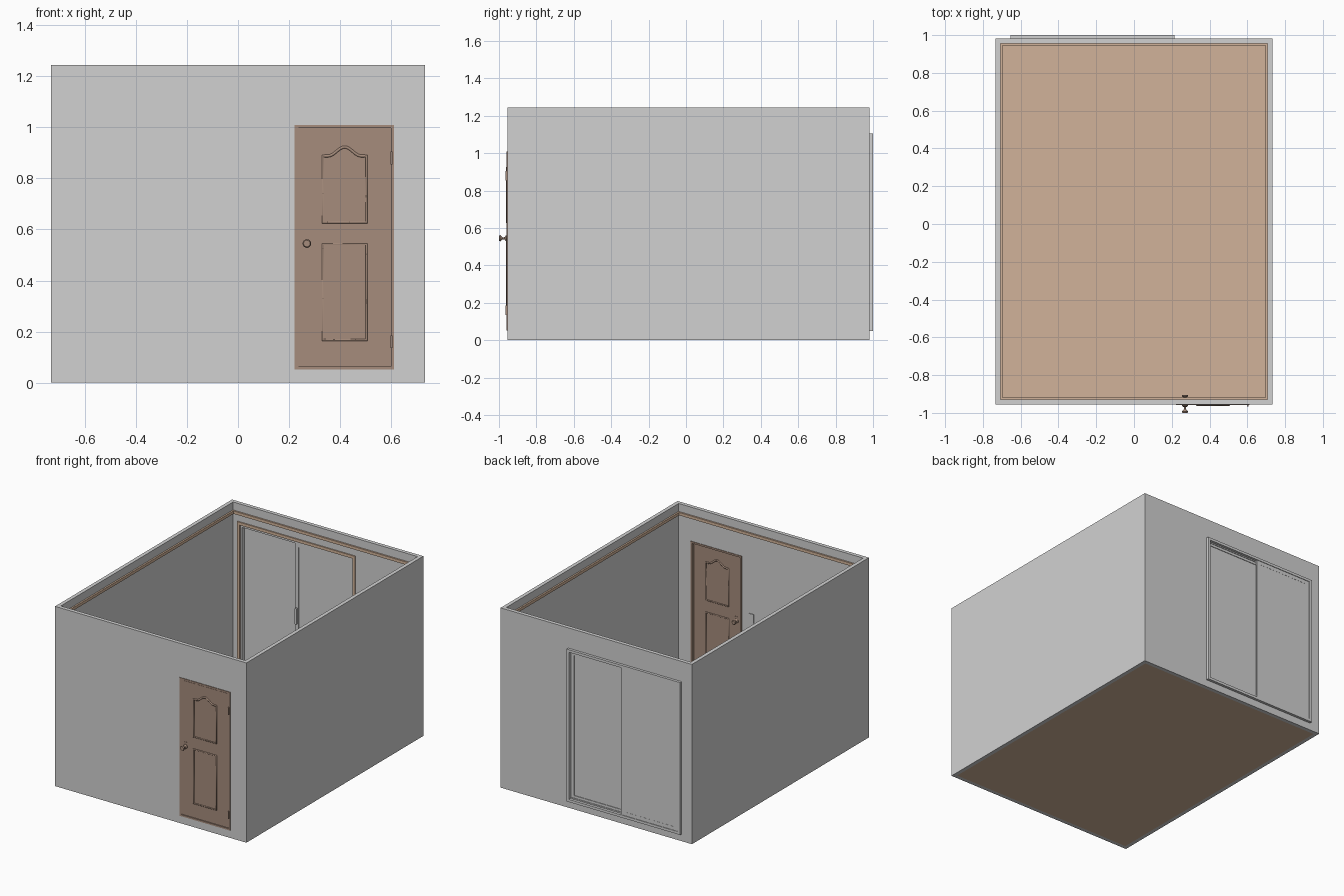
import bpy, bmesh, math
from mathutils import Vector

if "Cube" in bpy.data.objects:
    bpy.data.objects.remove(bpy.data.objects["Cube"])


def material(name, rgb):
    m = bpy.data.materials.new(name)
    m.diffuse_color = (*rgb, 1)
    m.use_nodes = True
    m.node_tree.nodes["Principled BSDF"].inputs["Base Color"].default_value = m.diffuse_color
    return m


GREY = material("wall grey", (0.64, 0.64, 0.64))
FLOOR = material("floor tan", (0.64, 0.45, 0.32))
WOOD = material("door brown", (0.38, 0.262, 0.2))


def finish(name, bm, mat):
    bmesh.ops.recalc_face_normals(bm, faces=bm.faces)
    me = bpy.data.meshes.new(name)
    bm.to_mesh(me)
    bm.free()
    me.materials.append(mat)
    ob = bpy.data.objects.new(name, me)
    bpy.context.collection.objects.link(ob)
    return ob


def add_box(bm, x, y, z):
    vs = bmesh.ops.create_cube(bm, size=1)["verts"]
    for v in vs:
        v.co = Vector(((x[0] + x[1]) / 2 + v.co.x * (x[1] - x[0]),
                       (y[0] + y[1]) / 2 + v.co.y * (y[1] - y[0]),
                       (z[0] + z[1]) / 2 + v.co.z * (z[1] - z[0])))


def boxes(name, mat, *specs):
    bm = bmesh.new()
    for s in specs:
        add_box(bm, *s)
    return finish(name, bm, mat)


def upright_frame(name, mat, x, y, z, w):
    """Rectangular frame standing in the xz plane, bars of width w."""
    return boxes(name, mat,
                 ((x[0], x[0] + w), y, z), ((x[1] - w, x[1]), y, z),
                 ((x[0] + w, x[1] - w), y, (z[1] - w, z[1])),
                 ((x[0] + w, x[1] - w), y, (z[0], z[0] + w)))


def room_trim(name, z, d):
    """Strip running round the inside of the walls."""
    return boxes(name, FLOOR,
                 ((-IX, -IX + d), (IY0, IY1), z), ((IX - d, IX), (IY0, IY1), z),
                 ((-IX + d, IX - d), (IY0, IY0 + d), z),
                 ((-IX + d, IX - d), (IY1 - d, IY1), z))


def moulding(name, outline, y, r):
    """Raised bead following a closed xz outline."""
    cu = bpy.data.curves.new(name, "CURVE")
    cu.dimensions = "3D"
    sp = cu.splines.new("POLY")
    sp.points.add(len(outline) - 1)
    for p, (px, pz) in zip(sp.points, outline):
        p.co = (px, y, pz, 1)
    sp.use_cyclic_u = True
    cu.bevel_depth = r
    cu.bevel_resolution = 1
    cu.materials.append(WOOD)
    ob = bpy.data.objects.new(name, cu)
    bpy.context.collection.objects.link(ob)
    bpy.ops.object.select_all(action="DESELECT")
    bpy.context.view_layer.objects.active = ob
    ob.select_set(True)
    bpy.ops.object.convert(target="MESH")


def lathe_y(name, x, z, profile, mat, n=16):
    """Turned part about a y axis; profile is (radius, y)."""
    bm = bmesh.new()
    rings = [[bm.verts.new((x + r * math.cos(2 * math.pi * i / n), y,
                            z + r * math.sin(2 * math.pi * i / n)))
              for i in range(n)] for r, y in profile]
    for a, b in zip(rings, rings[1:]):
        for i in range(n):
            bm.faces.new((a[i], a[(i + 1) % n], b[(i + 1) % n], b[i]))
    bm.faces.new(rings[0])
    bm.faces.new(rings[-1])
    ob = finish(name, bm, mat)
    bpy.ops.object.select_all(action="DESELECT")
    bpy.context.view_layer.objects.active = ob
    ob.select_set(True)
    bpy.ops.object.shade_smooth_by_angle()


# Room shell with both openings cut out
OX, Y0, Y1, H = 0.733, -0.955, 0.982, 1.245
T = 0.026
IX, IY0, IY1 = OX - T, Y0 + T, Y1 - T
walls = boxes("walls", GREY, ((-OX, OX), (Y0, Y1), (0, H)))
cutters = [boxes("room_void", GREY, ((-IX, IX), (IY0, IY1), (-1, 2))),
           boxes("door_opening", GREY, ((0.222, 0.612), (-1.1, -0.8), (0.052, 1.01))),
           boxes("slider_opening", GREY, ((-0.655, 0.215), (0.9, 1.1), (0.05, 1.105)))]
bpy.context.view_layer.objects.active = walls
walls.select_set(True)
for c in cutters:
    c.hide_render = True
    m = walls.modifiers.new("cut", "BOOLEAN")
    m.operation = "DIFFERENCE"
    m.solver = "EXACT"
    m.object = c
    bpy.ops.object.modifier_apply(modifier=m.name)
for c in cutters:
    bpy.data.objects.remove(c)

# Floor, ceiling trim and skirting
boxes("floor", FLOOR, ((-IX, IX), (IY0, IY1), (0, 0.008)))
room_trim("ceiling_trim", (1.17, 1.19), 0.011)
room_trim("skirting", (0.008, 0.035), 0.008)

# Front door: frame and leaf
upright_frame("door_frame", WOOD, (0.222, 0.612), (-0.959, -0.925), (0.052, 1.01), 0.012)
FRONT, BACK = -0.957, -0.94
boxes("door_leaf", WOOD, ((0.236, 0.598), (FRONT, BACK), (0.068, 0.996)),
      ((0.23, 0.237), (FRONT, BACK), (0.06, 1.0)))
boxes("door_stop", WOOD, ((0.23, 0.604), (-0.952, -0.944), (0.06, 1.002)))

# Door panel mouldings on both sides
XL, XR = 0.332, 0.504
XC, HW = (XL + XR) / 2, (XR - XL) / 2


def arch(x):
    t = max(0, 1 - abs(x - XC) / (HW * 0.75))
    return 0.888 + 0.035 * math.sin(t * math.pi / 2) ** 2


lower = [(XL, 0.167), (XR, 0.167), (XR, 0.542), (XL, 0.542)]
upper = [(XL, 0.628), (XR, 0.628)] + [
    (XR - 2 * HW * i / 20, arch(XR - 2 * HW * i / 20)) for i in range(21)]
for side, y in (("outer", FRONT), ("inner", BACK)):
    moulding("lower_panel_moulding_" + side, lower, y, 0.006)
    moulding("upper_panel_moulding_" + side, upper, y, 0.006)

# Hinges and knobs
for z in (0.16, 0.88):
    boxes("hinge", WOOD, ((0.598, 0.606), (-0.966, -0.955), (z - 0.025, z + 0.025)))
for side, y, s in (("outer", FRONT, -1), ("inner", BACK, 1)):
    plate = sorted((y, y + s * 0.003))
    boxes("lock_plate_" + side, WOOD, ((0.258, 0.28), plate, (0.52, 0.575)))
    reach = 0.043 if s < 0 else 0.036
    lathe_y("knob_" + side, 0.27, 0.545,
            [(r, y + s * reach * d) for r, d in (
                (0.015, 0.05), (0.015, 0.15), (0.006, 0.3), (0.005, 0.55),
                (0.013, 0.72), (0.017, 0.85), (0.013, 1.0))], WOOD)

# Light switch beside the door, inside
boxes("light_switch", GREY, ((0.13, 0.165), (IY0, IY0 + 0.004), (0.57, 0.63)))

# Sliding door: outer frame, tracks and wooden casing inside
upright_frame("slider_frame", GREY, (-0.655, 0.215), (0.956, 1.0), (0.05, 1.105), 0.018)
for z in (0.068, 1.079):
    boxes("slider_track", GREY, ((-0.637, 0.197), (0.978, 0.982), (z, z + 0.008)))
upright_frame("slider_casing", FLOOR, (-0.672, 0.232), (0.948, 0.957), (0.033, 1.122), 0.02)

# Two sliding leaves, the inner one with a stepped border
upright_frame("inner_leaf_border", GREY, (-0.235, 0.197), (0.961, 0.978), (0.068, 1.087), 0.025)
boxes("inner_leaf_panel", GREY, ((-0.21, 0.172), (0.965, 0.974), (0.093, 1.062)))
upright_frame("outer_leaf_border", GREY, (-0.637, -0.2), (0.982, 0.996), (0.068, 1.087), 0.025)
boxes("outer_leaf_panel", GREY, ((-0.612, -0.225), (0.985, 0.995), (0.093, 1.062)))
boxes("slider_handle", GREY, ((-0.228, -0.216), (0.946, 0.961), (0.53, 0.64)))
